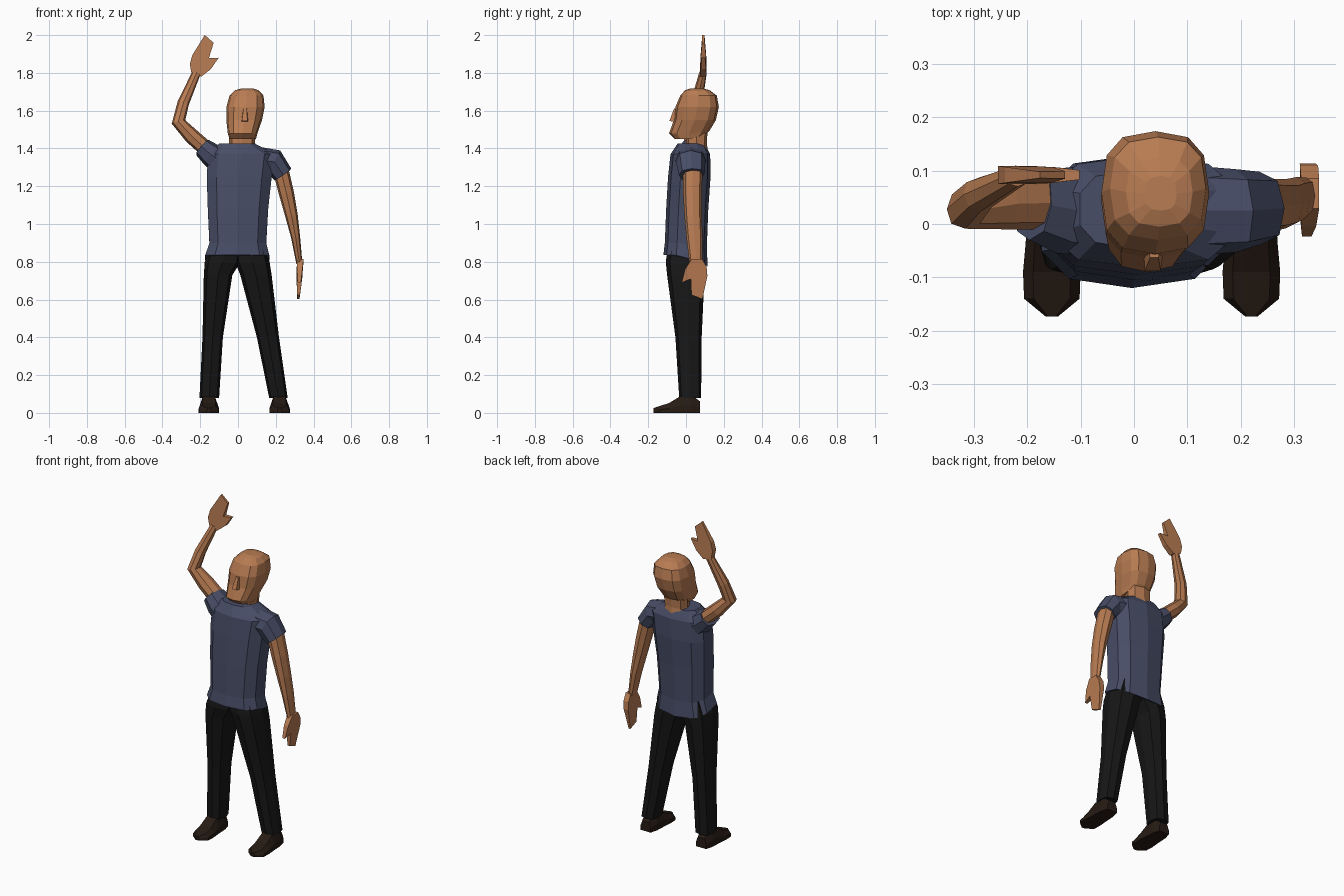
import bpy, bmesh, math
from mathutils import Vector as V


def material(name, color):
    m = bpy.data.materials.new(name)
    m.diffuse_color = (*color, 1)
    return m


SKIN = material("skin", (0.48, 0.2, 0.085))
SHIRT = material("shirt_cloth", (0.065, 0.075, 0.135))
PANTS = material("trouser_cloth", (0.008, 0.008, 0.008))
LEATHER = material("shoe_leather", (0.02, 0.011, 0.007))


def loft(name, rings, mat):
    """Skin a list of equal-length point loops and cap both ends."""
    bm = bmesh.new()
    loops = [[bm.verts.new(p) for p in r] for r in rings]
    n = len(loops[0])
    for a, b in zip(loops, loops[1:]):
        for i in range(n):
            j = (i + 1) % n
            bm.faces.new((a[i], a[j], b[j], b[i]))
    bm.faces.new(loops[0])
    bm.faces.new(loops[-1])
    bmesh.ops.recalc_face_normals(bm, faces=bm.faces)
    me = bpy.data.meshes.new(name)
    bm.to_mesh(me)
    bm.free()
    me.materials.append(mat)
    ob = bpy.data.objects.new(name, me)
    bpy.context.collection.objects.link(ob)
    return ob


def oval(n, p):
    """Unit superellipse with a point at the front and the back."""
    out = []
    for i in range(n):
        t = 2 * math.pi * i / n - math.pi / 2
        c, s = math.cos(t), math.sin(t)
        out.append((math.copysign(abs(c) ** p, c) if abs(c) > 1e-6 else 0.0,
                    math.copysign(abs(s) ** p, s) if abs(s) > 1e-6 else 0.0))
    return out


def stack(name, levels, mat, n=10, p=0.75):
    """Horizontal sections: z, x min, x max, y min, y max, drop at the back."""
    rings = []
    for z, x0, x1, y0, y1, drop in levels:
        cx, cy, rx, ry = (x0 + x1) / 2, (y0 + y1) / 2, (x1 - x0) / 2, (y1 - y0) / 2
        rings.append([V((cx + rx * a, cy + ry * b, z - drop * max(0, b))) for a, b in oval(n, p)])
    return loft(name, rings, mat)


def tube(name, path, mat, n=8, p=0.85):
    """Sections across a path: x, y, z, half width, half depth."""
    pts = [V(q[:3]) for q in path]
    rings = []
    for i, q in enumerate(path):
        t = pts[min(i + 1, len(pts) - 1)] - pts[max(i - 1, 0)]
        u = t.cross(V((0, 1, 0))).normalized()
        v = u.cross(t).normalized()
        rings.append([pts[i] + u * q[3] * a + v * q[4] * b for a, b in oval(n, p)])
    return loft(name, rings, mat)


# Shirt body with hem hanging lower at the back
stack("shirt", [
    (0.835, -0.18, 0.172, -0.12, 0.115, 0.06),
    (0.90, -0.157, 0.155, -0.112, 0.11, 0.03),
    (1.08, -0.166, 0.166, -0.105, 0.118, 0),
    (1.25, -0.172, 0.185, -0.095, 0.13, 0),
    (1.37, -0.165, 0.20, -0.082, 0.128, 0),
    (1.425, -0.105, 0.095, -0.045, 0.10, 0)], SHIRT)

# Sleeves
tube("left_sleeve", [(0.10, 0.025, 1.34, 0.07, 0.085), (0.19, 0.025, 1.33, 0.068, 0.078),
                     (0.238, 0.03, 1.262, 0.054, 0.068)], SHIRT)
tube("right_sleeve", [(-0.08, 0.025, 1.32, 0.075, 0.085), (-0.14, 0.025, 1.365, 0.064, 0.08),
                      (-0.188, 0.035, 1.405, 0.052, 0.066)], SHIRT)

# Arms: one hanging, one raised
tube("left_arm", [(0.225, 0.035, 1.29, 0.042, 0.052), (0.257, 0.035, 1.16, 0.04, 0.05),
                  (0.284, 0.038, 1.04, 0.033, 0.046), (0.305, 0.045, 0.93, 0.024, 0.043),
                  (0.325, 0.053, 0.79, 0.016, 0.034)], SKIN)
tube("right_arm", [(-0.16, 0.04, 1.39, 0.042, 0.05), (-0.245, 0.038, 1.465, 0.041, 0.048),
                   (-0.315, 0.028, 1.54, 0.037, 0.037), (-0.29, 0.055, 1.64, 0.031, 0.032),
                   (-0.22, 0.09, 1.80, 0.023, 0.02)], SKIN)

# Mitten hands: thumb side, distance along the hand, half thickness
HAND = [(-0.028, 0, 0.017), (-0.052, 0.04, 0.017), (-0.056, 0.09, 0.015), (-0.03, 0.213, 0.006),
        (0.028, 0.19, 0.007), (0.032, 0.105, 0.015), (0.08, 0.125, 0.009), (0.062, 0.055, 0.014),
        (0.028, 0, 0.017)]


def hand(name, origin, side, along):
    side, along = V(side).normalized(), V(along).normalized()
    nrm = side.cross(along)
    loft(name, [[V(origin) + side * s + along * a + nrm * h * k for s, a, h in HAND]
                for k in (-1, 1)], SKIN)


hand("left_hand", (0.33, 0.057, 0.815), (0, -1, 0), (-0.05, 0, -1))
hand("right_hand", (-0.22, 0.092, 1.79), (0.94, 0, -0.34), (0.34, 0, 0.94))

# Neck, head and nose
stack("neck", [(1.39, -0.06, 0.09, -0.015, 0.115, 0), (1.43, -0.048, 0.09, 0.0, 0.11, 0),
               (1.50, -0.048, 0.095, 0.0, 0.115, 0)], SKIN, 8)
stack("head", [
    (1.45, -0.045, 0.095, -0.06, 0.095, -0.015),
    (1.48, -0.054, 0.103, -0.09, 0.122, -0.01),
    (1.55, -0.062, 0.127, -0.064, 0.158, 0),
    (1.62, -0.061, 0.141, -0.056, 0.174, 0),
    (1.68, -0.045, 0.135, -0.03, 0.163, 0),
    (1.708, -0.015, 0.11, -0.005, 0.125, 0),
    (1.718, 0.02, 0.08, 0.025, 0.09, 0)], SKIN, 12, 0.72)
loft("nose", [[V((0.018, -0.04, 1.54)), V((0.056, -0.04, 1.54)),
               V((0.05, -0.088, 1.545)), V((0.02, -0.088, 1.545))],
              [V((0.027, -0.04, 1.61)), V((0.05, -0.04, 1.61)),
               V((0.046, -0.063, 1.612)), V((0.03, -0.063, 1.612))]], SKIN)

# Trouser legs, right one straighter, left one spread; y range is shared
LEG_Y = [(0.88, -0.095, 0.09), (0.80, -0.107, 0.098), (0.73, -0.10, 0.098), (0.40, -0.056, 0.083),
         (0.08, -0.036, 0.08)]
LEG_X = {"right_leg": [(-0.15, 0.02), (-0.176, 0.015), (-0.181, -0.03), (-0.188, -0.08), (-0.204, -0.1)],
         "left_leg": [(-0.02, 0.145), (-0.015, 0.167), (0.012, 0.178), (0.10, 0.217), (0.165, 0.263)]}
for name, xs in LEG_X.items():
    stack(name, [(z, x0, x1, y0, y1, 0) for (z, y0, y1), (x0, x1) in zip(LEG_Y, xs)], PANTS, 8, 0.7)

# Shoes: y, half width, height along the foot
SHOE = [(0.075, 0.034, 0.06), (0.03, 0.046, 0.095), (-0.035, 0.049, 0.085), (-0.09, 0.054, 0.052),
        (-0.14, 0.052, 0.036), (-0.173, 0.012, 0.025)]
for name, cx in (("right_shoe", -0.154), ("left_shoe", 0.22)):
    loft(name, [[V((cx + w * a, y, h * b)) for a, b in
                 ((-1, 0), (1, 0), (1, 0.45), (0.65, 1), (-0.65, 1), (-1, 0.45))]
                for y, w, h in SHOE], LEATHER)
